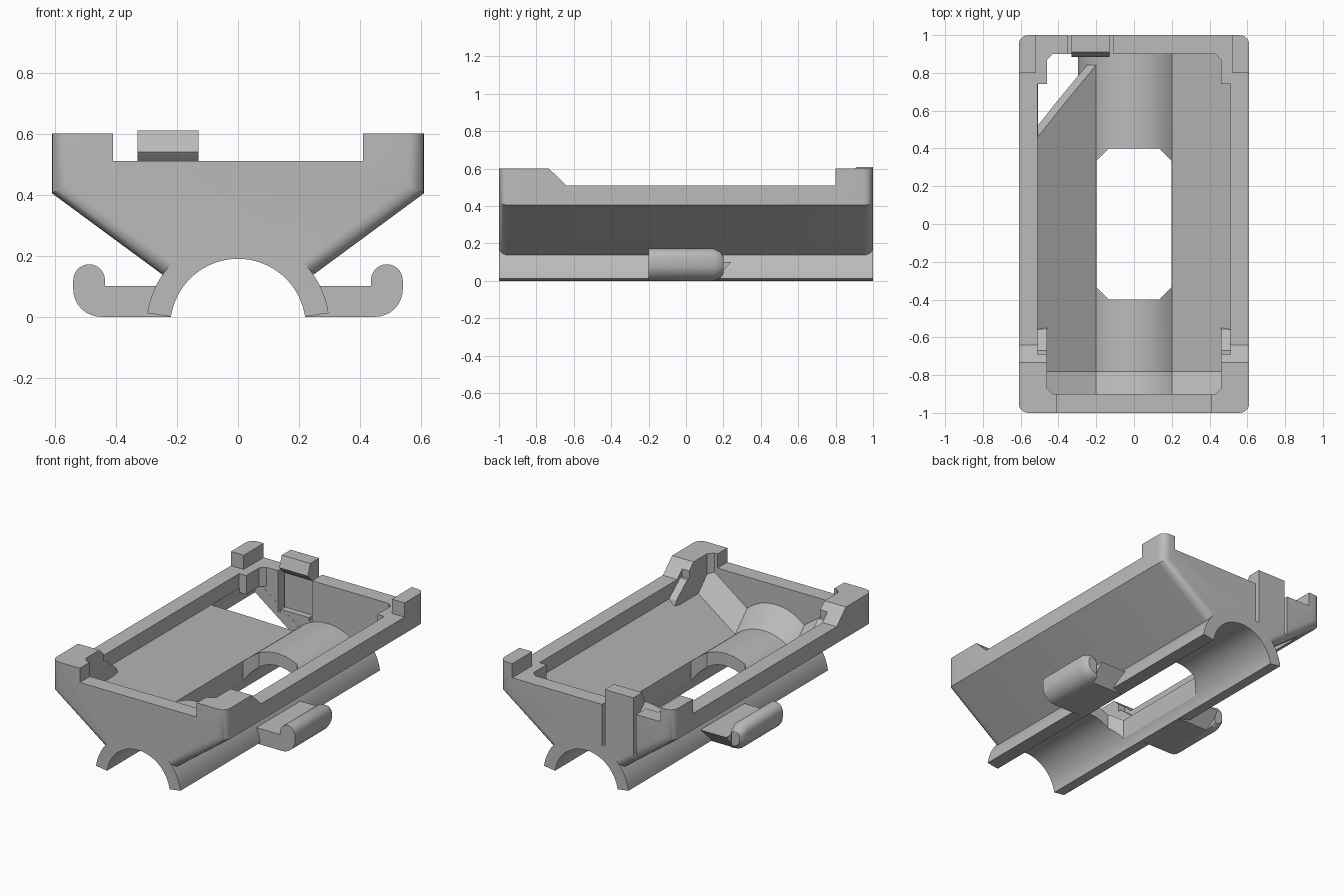
import bpy, bmesh
from math import sin, cos, radians, atan2, degrees

if "Cube" in bpy.data.objects:
    bpy.data.objects.remove(bpy.data.objects["Cube"], do_unlink=True)

grey = bpy.data.materials.new("plain grey")
grey.use_nodes = True
COLOUR = (0.5, 0.5, 0.5, 1)
grey.diffuse_color = COLOUR
grey.node_tree.nodes["Principled BSDF"].inputs["Base Color"].default_value = COLOUR


def loft(name, rings):
    """Closed skin through rings of equal point count."""
    bm = bmesh.new()
    loops = [[bm.verts.new(p) for p in ring] for ring in rings]
    n = len(loops[0])
    for a, b in zip(loops, loops[1:]):
        for i in range(n):
            j = (i + 1) % n
            bm.faces.new((a[i], a[j], b[j], b[i]))
    bm.faces.new(loops[0])
    bm.faces.new(loops[-1])
    bmesh.ops.recalc_face_normals(bm, faces=bm.faces)
    mesh = bpy.data.meshes.new(name)
    bm.to_mesh(mesh)
    bm.free()
    mesh.materials.append(grey)
    ob = bpy.data.objects.new(name, mesh)
    bpy.context.collection.objects.link(ob)
    return ob


def prism(name, pts, axis, a, b):
    """Extrude a 2D profile along an axis from a to b."""
    place = {"x": lambda p, t: (t, p[0], p[1]),
             "y": lambda p, t: (p[0], t, p[1]),
             "z": lambda p, t: (p[0], p[1], t)}[axis]
    return loft(name, [[place(p, t) for p in pts] for t in (a, b)])


def box(name, x0, x1, y0, y1, z0, z1):
    return prism(name, [(x0, y0), (x1, y0), (x1, y1), (x0, y1)], "z", z0, z1)


def arc(cx, cz, r, start, end, steps):
    angles = [radians(start + (end - start) * i / steps) for i in range(steps + 1)]
    return [(cx + r * cos(a), cz + r * sin(a)) for a in angles]


def boolean(target, tool, operation):
    mod = target.modifiers.new(operation, "BOOLEAN")
    mod.operation, mod.solver, mod.object = operation, "EXACT", tool
    bpy.context.view_layer.objects.active = target
    bpy.ops.object.modifier_apply(modifier=mod.name)
    bpy.data.objects.remove(tool, do_unlink=True)


def cut(target, tool):
    boolean(target, tool, "DIFFERENCE")


def join(target, tool):
    boolean(target, tool, "UNION")


# Saddle tube dimensions
CZ, BORE, OUTER, END = -0.032, 0.222, 0.3, 8.4


def saddle_solid():
    pts = arc(0, CZ, OUTER, END, 180 - END, 36)
    pts += arc(0, CZ, BORE, 180 - END, END, 1)
    return prism("saddle", pts, "y", -1, 1)


# Hull block with rounded end corners
body = prism("tray_body", [(0.61, 0.6), (0.61, 0.405), (0.2, 0.103),
                           (-0.2, 0.103), (-0.61, 0.405), (-0.61, 0.6)], "y", -1, 1)
bm = bmesh.new()
bm.from_mesh(body.data)
ends = [e for e in bm.edges
        if e.verts[0].co.y == e.verts[1].co.y
        and e.verts[0].co.x * e.verts[1].co.x > 0]
bmesh.ops.bevel(bm, geom=ends, offset=0.05, segments=5, profile=0.5, affect="EDGES")
bmesh.ops.recalc_face_normals(bm, faces=bm.faces)
bm.to_mesh(body.data)
bm.free()

# Half tube under the hull
join(body, saddle_solid())

# Cavity with a sloped floor, ramped up at the front wall
rise = degrees(atan2(0.19 - CZ, 0.2))
floor = [(0.51, 0.418)] + arc(0, CZ, OUTER, rise, 180 - rise, 16) + [(-0.51, 0.418)]


def cavity_ring(y, lift):
    return [(0.51, y, 0.9)] + [(x, y, z + lift) for x, z in floor] + [(-0.51, y, 0.9)]


cut(body, loft("cavity", [cavity_ring(-0.9, 0.12), cavity_ring(-0.78, 0),
                          cavity_ring(0.9, 0)]))

# Slanted opening in one rear corner, leaving the tube whole
L, R, B = -0.509, -0.2, 0.899
opening = loft("opening", [
    [(L, 0.669, 0.12), (R, 0.89, 0.12), (R, B, 0.12), (L, B, 0.12)],
    [(L, 0.333, 0.6), (R, 0.563, 0.6), (R, B, 0.6), (L, B, 0.6)]])
cut(opening, saddle_solid())
cut(body, opening)

# Corner fillers inside the rim
for s in (-1, 1):
    for name, start, wall, back, low, top in (
            ("front_filler", -0.69, -0.91, -0.87, 0.36, 0.6),
            ("rear_filler", 0.74, 0.91, 0.87, 0.39, 0.51)):
        plan = [(0.53, start), (0.46, start), (0.46, back), (0.42, wall), (0.53, wall)]
        join(body, prism(name, [(s * x, y) for x, y in plan], "z", low, top))
    join(body, prism("filler_ramp", [(-0.7, 0.36), (-0.55, 0.39), (-0.56, 0.42),
                                     (-0.67, 0.51), (-0.7, 0.51)], "x", s * 0.46, s * 0.53))

# Lower the rim between the corner posts
cut(body, prism("side_gap", [(-0.64, 0.51), (0.8, 0.51), (0.8, 0.7), (-0.835, 0.7)],
                "x", -1, 1))
cut(body, box("front_gap", -0.41, 0.41, -1.1, -0.5, 0.51, 0.8))
cut(body, box("rear_gap", -0.52, 0.52, 0.7, 1.1, 0.51, 0.8))

# Bore and floor window
cut(body, prism("bore", arc(0, CZ, BORE, END, 180 - END, 36)
                + [(-0.2196, -0.2), (0.2196, -0.2)], "y", -1.1, 1.1))
w, d, c = 0.198, 0.4, 0.065
window = [(w, d - c), (w - c, d), (c - w, d), (-w, d - c),
          (-w, c - d), (c - w, -d), (w - c, -d), (w, c - d)]
cut(body, prism("window", window, "z", -0.1, 0.45))

# Spring latch: two slits, a thinned tongue and a hook
for x in (-0.35, -0.13):
    cut(body, box("slit", x, x + 0.02, 0.85, 1.1, 0.25, 0.7))
cut(body, box("tongue_recess", -0.34, -0.12, 0.85, 0.94, 0.27, 0.7))
join(body, prism("hook", [(1, 0.48), (1, 0.61), (0.91, 0.61), (0.885, 0.54),
                          (0.91, 0.51), (0.95, 0.48)], "x", -0.33, -0.13))

parts = [body]

# Side hooks: rounded finger and connecting arm
finger = (arc(0.45, 0.09, 0.09, -90, 0, 8) + arc(0.488, 0.12, 0.052, 0, 180, 14)
          + [(0.436, 0)])
for s, side in ((1, "left"), (-1, "right")):
    rings = [[(s * (0.488 + (x - 0.488) * k), y, 0.085 + (z - 0.085) * k)
              for x, z in finger]
             for y, k in ((-0.2, 1), (0.15, 1), (0.185, 0.8), (0.2, 0.55))]
    parts.append(loft(side + "_finger", rings))
    parts.append(prism(side + "_arm", [(-0.2, 0), (0.15, 0), (0.24, 0.1), (-0.2, 0.1)],
                       "x", s * 0.222, s * 0.45))

# Smooth curves, sharp edges
bpy.context.view_layer.update()
bpy.ops.object.select_all(action="DESELECT")
for part in parts:
    part.select_set(True)
bpy.context.view_layer.objects.active = body
bpy.ops.object.shade_smooth_by_angle(angle=radians(28))
